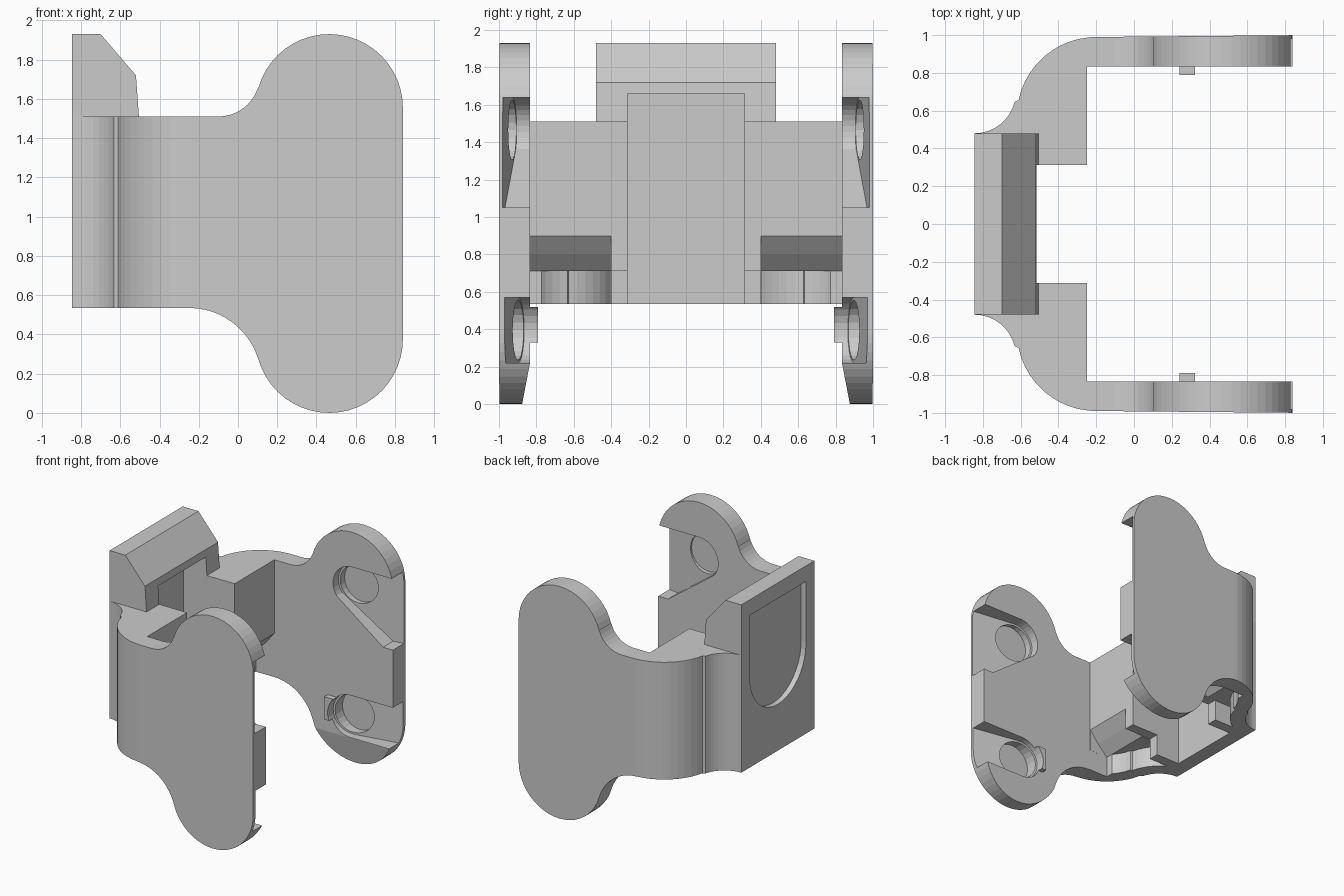
import bpy, bmesh
from math import cos, sin, radians

if "Cube" in bpy.data.objects:
    bpy.data.objects.remove(bpy.data.objects["Cube"])


def arc(cx, cy, r, a0, a1, n):
    steps = [radians(a0 + (a1 - a0) * i / n) for i in range(n + 1)]
    return [(cx + r * cos(a), cy + r * sin(a)) for a in steps]


def prism(name, pts, axis, a, b):
    """Extrude a 2D outline along an axis; b may be a function of the outline point."""
    place = {'x': lambda u, v, w: (w, u, v),
             'y': lambda u, v, w: (u, w, v),
             'z': lambda u, v, w: (u, v, w)}[axis]
    end = b if callable(b) else (lambda u, v: b)
    bm = bmesh.new()
    lo = [bm.verts.new(place(u, v, a)) for u, v in pts]
    hi = [bm.verts.new(place(u, v, end(u, v))) for u, v in pts]
    bm.faces.new(lo)
    bm.faces.new(hi)
    for i in range(len(pts)):
        j = (i + 1) % len(pts)
        bm.faces.new((lo[i], lo[j], hi[j], hi[i]))
    bmesh.ops.recalc_face_normals(bm, faces=bm.faces)
    me = bpy.data.meshes.new(name)
    bm.to_mesh(me)
    bm.free()
    ob = bpy.data.objects.new(name, me)
    bpy.context.collection.objects.link(ob)
    return ob


def combine(target, tool, op):
    mod = target.modifiers.new("bool", 'BOOLEAN')
    mod.operation, mod.solver, mod.object = op, 'EXACT', tool
    bpy.context.view_layer.update()
    deps = bpy.context.evaluated_depsgraph_get()
    me = bpy.data.meshes.new_from_object(target.evaluated_get(deps))
    target.modifiers.clear()
    target.data = me
    bpy.data.objects.remove(tool)


def rect(u0, u1, v0, v1):
    return [(u0, v0), (u1, v0), (u1, v1), (u0, v1)]


# Plan: two arms joined by an S-curved back
half = [(0.9, 0.835), (0.9, 1.0), (-0.2, 0.99)]
half += arc(-0.2, 0.57, 0.42, 95, 168, 10)
half += arc(-0.845, 0.70, 0.22, -14, -90, 8)
plan = [(-0.25, 0.835)] + half
plan += [(x, -y) for x, y in reversed(plan)]
bracket = prism("clip_bracket", plan, 'z', -0.1, 2.1)

# Side outline: upper and lower round lobes on a narrower waist
side = arc(0.465, 0.375, 0.375, 196, 360, 22)
side += arc(0.465, 1.555, 0.375, 0, 164, 22)
side += arc(-0.1, 1.722, 0.212, -18, -90, 8)
side += [(-0.95, 1.51), (-0.95, 0.535)]
side += arc(-0.25, 0.165, 0.37, 90, 18, 10)
combine(bracket, prism("side_outline", side, 'y', -1.2, 1.2), 'INTERSECT')

# Hook block on the back wall
hook = [(-0.845, 1.45), (-0.505, 1.45), (-0.505, 1.51), (-0.52, 1.72),
        (-0.70, 1.93), (-0.845, 1.93)]
combine(bracket, prism("hook", hook, 'y', -0.48, 0.48), 'UNION')

# Central slot in front of the back wall
combine(bracket, prism("slot", rect(-0.72, 0, 0.3, 1.66), 'y', -0.313, 0.313), 'DIFFERENCE')

# Shallow shield-shaped recess on the rear face
shield = [(0.37, 1.80), (-0.37, 1.80)] + arc(0, 1.29, 0.37, 180, 360, 20)
combine(bracket, prism("rear_recess", shield, 'x', -0.9, -0.80), 'DIFFERENCE')

upper = arc(0.465, 1.465, 0.175, 90, 215, 12) + [(0.75, 1.05), (0.9, 1.05), (0.9, 1.64)]
lower = arc(0.445, 0.395, 0.175, 90, 270, 14) + [(0.9, 0.22), (0.9, 0.57)]
shell = [(-0.2, 0.4), (-0.2, 0.834)] + arc(-0.2, 0.57, 0.30, 118, 168, 6)
shell += arc(-0.845, 0.70, 0.34, -12, -61, 6)

for s in (1, -1):
    # Small stop tab beside the lower pivot hole
    combine(bracket, prism("tab", rect(0.24, 0.38, 0.33, 0.52), 'y', s * 0.79, s * 0.86), 'UNION')

    # Ramped pivot recesses that deepen towards the arm's free edge
    combine(bracket, prism("upper_recess", upper, 'y', s * 0.7,
            lambda x, z: s * (0.905 + 0.136 * (x - 0.29))), 'DIFFERENCE')
    combine(bracket, prism("lower_recess", lower, 'y', s * 0.7,
            lambda x, z: s * (0.865 + 0.184 * (x - 0.27))), 'DIFFERENCE')

    # Blind pivot holes
    for x, z in ((0.465, 1.465), (0.445, 0.395)):
        combine(bracket, prism("pivot_hole", arc(x, z, 0.16, 0, 345, 23), 'y',
                s * 0.7, s * 0.965), 'DIFFERENCE')

    # Chamfer under the lower lobe
    cham = [(s * 0.80, 0.225), (s * 0.833, 0.225), (s * 0.88, -0.02), (s * 0.80, -0.02)]
    combine(bracket, prism("lobe_chamfer", cham, 'x', 0, 1), 'DIFFERENCE')

    # Hollow underside of the corner blocks, with a sloped roof
    combine(bracket, prism("hollow", [(x, s * y) for x, y in shell], 'z', 0.4, 0.71), 'DIFFERENCE')
    roof = [(-0.24, 0.5), (-0.24, 0.91), (-0.33, 0.80), (-0.42, 0.71), (-0.42, 0.5)]
    combine(bracket, prism("roof_slope", roof, 'y', s * 0.4, s * 0.834), 'DIFFERENCE')
    combine(bracket, prism("rib_relief", rect(-0.5, -0.2, 0.4, 0.715), 'y',
            s * 0.30, s * 0.405), 'DIFFERENCE')
